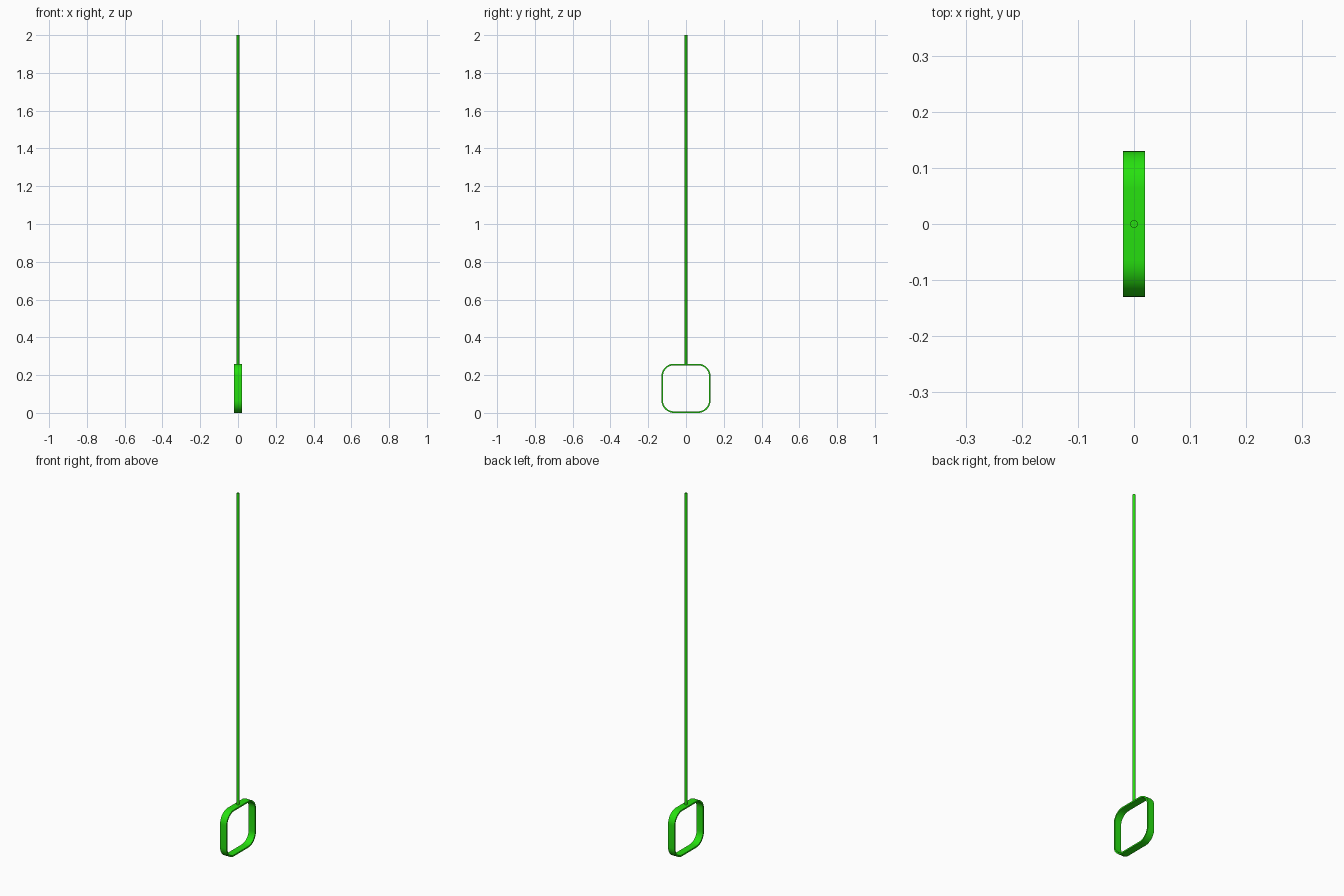
import bpy, bmesh
from math import sin, cos, pi

if "Cube" in bpy.data.objects:
    bpy.data.objects.remove(bpy.data.objects["Cube"])

green = bpy.data.materials.new("green")
green.diffuse_color = (0.02, 0.75, 0.005, 1)
green.use_nodes = True
green.node_tree.nodes["Principled BSDF"].inputs["Base Color"].default_value = green.diffuse_color


def finish(obj):
    obj.data.materials.append(green)
    bpy.ops.object.select_all(action='DESELECT')
    obj.select_set(True)
    bpy.context.view_layer.objects.active = obj
    bpy.ops.object.shade_smooth_by_angle()


def rounded_square(half, radius, steps=10):
    pts = []
    for q, (sy, sz) in enumerate([(1, 1), (-1, 1), (-1, -1), (1, -1)]):
        for i in range(steps + 1):
            a = (q + i / steps) * pi / 2
            pts.append((sy * (half - radius) + radius * cos(a),
                        sz * (half - radius) + radius * sin(a)))
    return pts


# Flat band bent into a rounded square loop
HALF, RADIUS, THICK, WIDTH = 0.13, 0.066, 0.008, 0.02
bm = bmesh.new()
loops = []
for x, inset in [(-WIDTH, 0), (WIDTH, 0), (WIDTH, THICK), (-WIDTH, THICK)]:
    loops.append([bm.verts.new((x, y, z + HALF))
                  for y, z in rounded_square(HALF - inset, RADIUS - inset)])
n = len(loops[0])
for k in range(4):
    a, b = loops[k], loops[(k + 1) % 4]
    for i in range(n):
        j = (i + 1) % n
        bm.faces.new((a[i], a[j], b[j], b[i]))
bmesh.ops.recalc_face_normals(bm, faces=bm.faces)
mesh = bpy.data.meshes.new("pull_loop")
bm.to_mesh(mesh)
bm.free()
loop = bpy.data.objects.new("pull_loop", mesh)
bpy.context.collection.objects.link(loop)
finish(loop)

# Thin cord rising from the top of the loop
bottom, top = 2 * HALF - THICK / 2, 2.0
bpy.ops.mesh.primitive_cylinder_add(vertices=24, radius=0.007, depth=top - bottom,
                                    location=(0, 0, (top + bottom) / 2))
cord = bpy.context.object
cord.name = "cord"
finish(cord)
